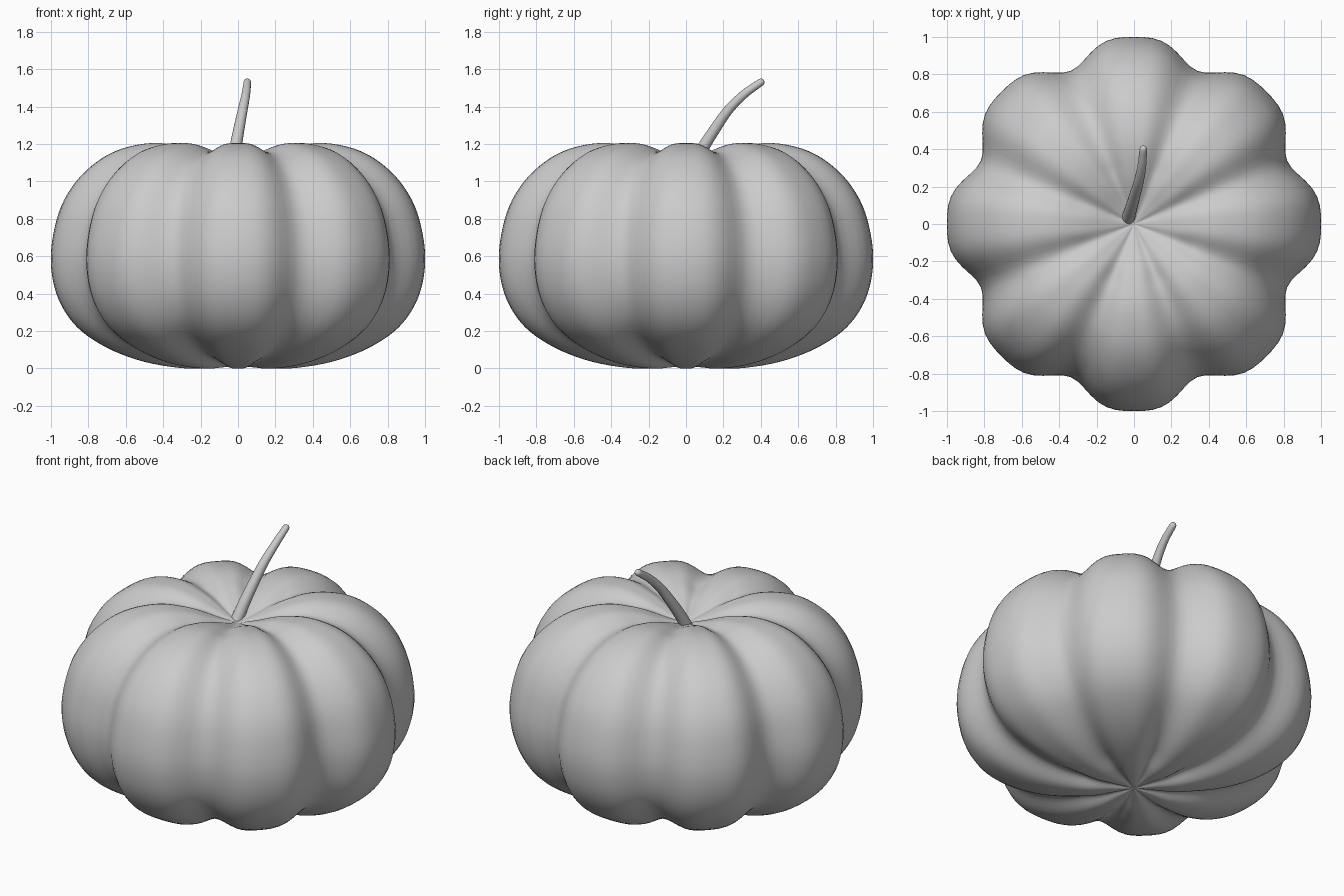
import bpy
from math import sin, cos, pi, radians
from mathutils import Vector

cube = bpy.data.objects.get("Cube")
if cube:
    bpy.data.objects.remove(cube, do_unlink=True)

LOBES = 8
SEGMENTS = 128
STEPS = 5
VALLEY = 0.885     # groove radius relative to the lobe crest
MIDDLE = 0.55      # height of the widest ring


def material(name, value):
    mat = bpy.data.materials.new(name)
    mat.use_nodes = True
    colour = (value, value, value, 1)
    mat.diffuse_color = colour
    mat.node_tree.nodes["Principled BSDF"].inputs["Base Color"].default_value = colour
    return mat


def smooth_path(points, steps):
    """Catmull-Rom curve through the points."""
    pts = [Vector(p) for p in points]
    pts = [2 * pts[0] - pts[1]] + pts + [2 * pts[-1] - pts[-2]]
    path = []
    for a, b, c, d in zip(pts, pts[1:], pts[2:], pts[3:]):
        for i in range(steps):
            t = i / steps
            path.append(0.5 * (2 * b + (c - a) * t + (2 * a - 5 * b + 4 * c - d) * t**2
                               + (3 * b - a - 3 * c + d) * t**3))
    return path + [pts[-2]]


def add_mesh(name, verts, faces, mat):
    mesh = bpy.data.meshes.new(name)
    mesh.from_pydata(verts, [], faces)
    mesh.materials.append(mat)
    mesh.shade_smooth()
    obj = bpy.data.objects.new(name, mesh)
    bpy.context.collection.objects.link(obj)
    return obj


def skin(rings):
    """Join equal rings of points with quads and close both ends."""
    n = len(rings[0])
    verts = [v for ring in rings for v in ring]
    faces = [(r * n + i, r * n + (i + 1) % n, (r + 1) * n + (i + 1) % n, (r + 1) * n + i)
             for r in range(len(rings) - 1) for i in range(n)]
    faces += [tuple(reversed(range(n))), tuple(range(len(verts) - n, len(verts)))]
    return verts, faces


grey = material("plain grey", 0.6)

# Body: crest profile from bottom to top, swept round with grooves between lobes
profile = [(0.004, 0.015), (0.12, 0.006), (0.28, 0.0), (0.5, 0.035), (0.7, 0.11),
           (0.86, 0.22), (0.96, 0.37), (1.0, 0.55), (0.985, 0.73), (0.93, 0.9),
           (0.82, 1.05), (0.66, 1.16), (0.46, 1.205), (0.28, 1.18), (0.12, 1.12),
           (0.004, 1.08)]


def body_point(r, z, angle):
    crest = 0.5 + 0.5 * cos(LOBES * angle)
    groove = (1 - crest) ** 2
    radius = r * (1 - (1 - VALLEY) * groove)
    height = MIDDLE + (z - MIDDLE) * (1 - 0.075 * groove * min(1, r / 0.35))
    return radius * cos(angle), radius * sin(angle), height


rings = [[body_point(p.x, p.y, 2 * pi * i / SEGMENTS) for i in range(SEGMENTS)]
         for p in smooth_path(profile, STEPS)]
add_mesh("pumpkin_body", *skin(rings), grey)

# Stem: tapered tube leaning to the back, with a rounded tip
stem_path = [(-0.035, 0.02, 1.05), (-0.015, 0.085, 1.17), (0.005, 0.155, 1.28),
             (0.025, 0.225, 1.38), (0.042, 0.31, 1.465), (0.05, 0.4, 1.53)]
centres = smooth_path(stem_path, STEPS)
rings = []
for k, centre in enumerate(centres):
    t = k / (len(centres) - 1)
    ahead = centres[min(k + 1, len(centres) - 1)] - centres[max(k - 1, 0)]
    side = ahead.cross(Vector((0, 0, 1))).normalized()
    up = side.cross(ahead).normalized()
    radius = 0.036 - 0.016 * t
    rings.append([centre + radius * (side * cos(a) + up * sin(a))
                  for a in (2 * pi * i / 16 for i in range(16))])
tip, forward = centres[-1], (centres[-1] - centres[-2]).normalized()
for degrees in (30, 55, 75, 88):
    b = radians(degrees)
    rings.append([tip + (p - tip) * cos(b) + forward * 0.02 * sin(b) for p in rings[len(centres) - 1]])
add_mesh("stem", *skin(rings), grey)
